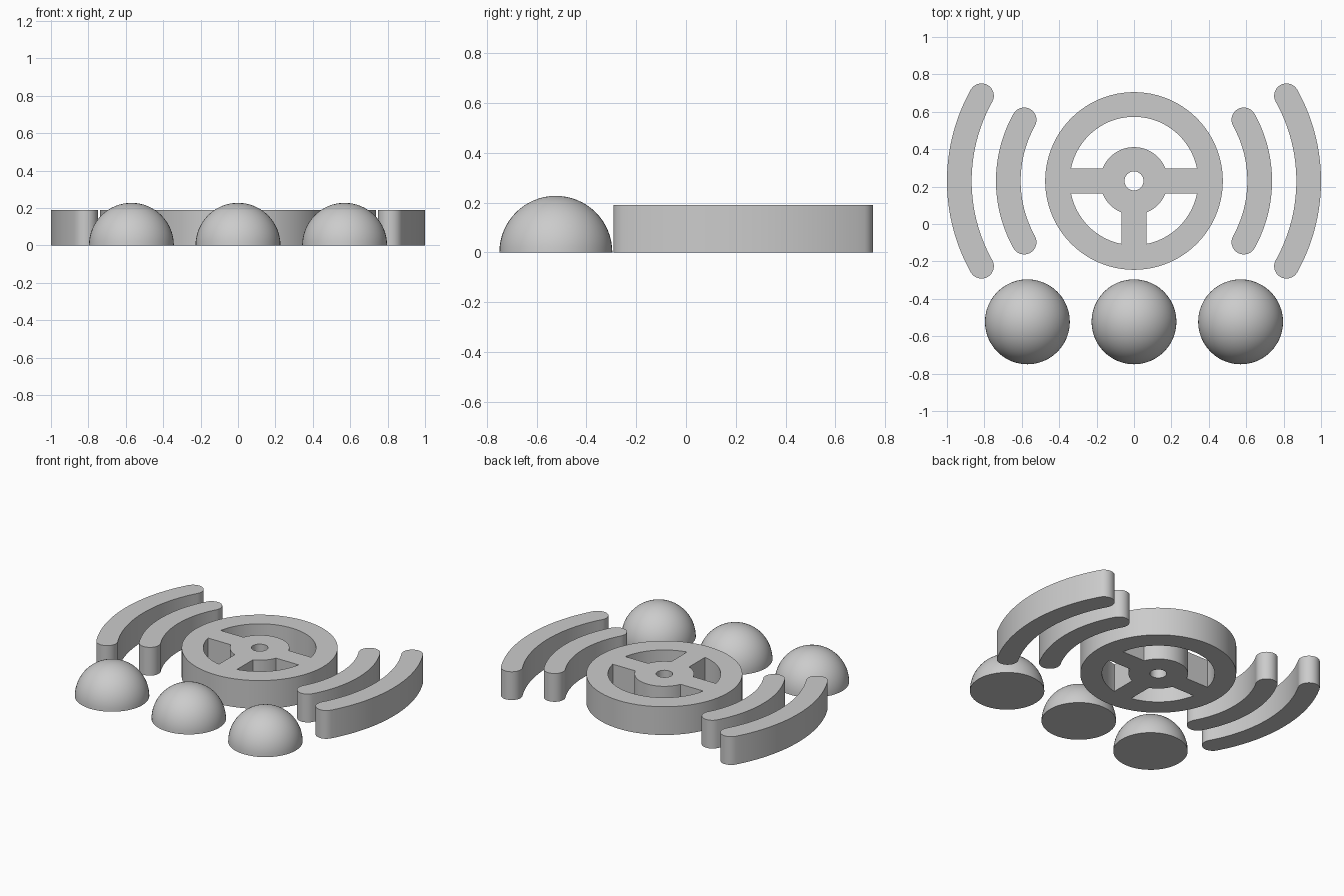
import bpy
import bmesh
from math import asin, cos, sin, pi, radians

cube = bpy.data.objects.get("Cube")
if cube:
    bpy.data.objects.remove(cube)

HEIGHT = 0.19
CENTRE_Y = 0.23
RIM, RIM_INNER, HUB, BORE = 0.475, 0.343, 0.181, 0.051
SPOKE = 0.067          # half width of a spoke
BAR = 0.066            # half width of a curved bar

grey = bpy.data.materials.new("plain grey")
grey.use_nodes = True
grey.diffuse_color = (0.6, 0.6, 0.6, 1)
grey.node_tree.nodes["Principled BSDF"].inputs["Base Color"].default_value = grey.diffuse_color


def arc(radius, start, end, steps, cx=0.0, cy=0.0):
    angles = [start + (end - start) * i / steps for i in range(steps + 1)]
    return [(cx + radius * cos(a), cy + radius * sin(a)) for a in angles]


def circle(radius, steps):
    return arc(radius, 0, 2 * pi, steps)[:-1]


def finish(obj):
    obj.data.materials.clear()
    obj.data.materials.append(grey)
    bpy.ops.object.select_all(action='DESELECT')
    obj.select_set(True)
    bpy.context.view_layer.objects.active = obj
    bpy.ops.object.shade_smooth_by_angle(angle=radians(30))


def plate(name, outlines):
    """Extrude a flat outline, with any inner outlines as holes."""
    curve = bpy.data.curves.new(name, 'CURVE')
    curve.dimensions = '2D'
    curve.fill_mode = 'BOTH'
    curve.extrude = HEIGHT / 2
    for points in outlines:
        spline = curve.splines.new('POLY')
        spline.points.add(len(points) - 1)
        for point, (x, y) in zip(spline.points, points):
            point.co = (x, y, 0, 1)
        spline.use_cyclic_u = True
    obj = bpy.data.objects.new(name, curve)
    obj.location = (0, CENTRE_Y, HEIGHT / 2)
    bpy.context.collection.objects.link(obj)
    bpy.ops.object.select_all(action='DESELECT')
    obj.select_set(True)
    bpy.context.view_layer.objects.active = obj
    bpy.ops.object.convert(target='MESH')
    obj = bpy.context.view_layer.objects.active
    bm = bmesh.new()
    bm.from_mesh(obj.data)
    bmesh.ops.remove_doubles(bm, verts=bm.verts, dist=0.0001)
    bmesh.ops.recalc_face_normals(bm, faces=bm.faces)
    bm.to_mesh(obj.data)
    bm.free()
    finish(obj)


def window(start, end):
    """Opening between rim and hub, bounded by spokes at both angles."""
    outer, inner = asin(SPOKE / RIM_INNER), asin(SPOKE / HUB)
    return (arc(RIM_INNER, start + outer, end - outer, 40)
            + arc(HUB, end - inner, start + inner, 24))


# Three-spoked wheel
plate("spoked_wheel", [circle(RIM, 96), circle(BORE, 32),
                       window(0, pi), window(pi, 1.5 * pi), window(1.5 * pi, 2 * pi)])


# Curved bars with rounded ends on both sides
def bar(name, radius, half_angle, middle):
    a, b = middle - half_angle, middle + half_angle
    outline = arc(radius + BAR, a, b, 32)
    outline += arc(BAR, b, b + pi, 16, radius * cos(b), radius * sin(b))[1:]
    outline += arc(radius - BAR, b, a, 32)[1:]
    outline += arc(BAR, a + pi, a + 2 * pi, 16, radius * cos(a), radius * sin(a))[1:-1]
    plate(name, [outline])


for side, middle in (("left", 0), ("right", pi)):
    bar("inner_bar_" + side, 0.672, radians(29.1), middle)
    bar("outer_bar_" + side, 0.934, radians(29.2), middle)

# Row of domes along the front
for name, x in (("dome_right", -0.57), ("dome_middle", 0), ("dome_left", 0.57)):
    bm = bmesh.new()
    bmesh.ops.create_uvsphere(bm, u_segments=48, v_segments=32, radius=0.227)
    cut = bmesh.ops.bisect_plane(bm, geom=bm.verts[:] + bm.edges[:] + bm.faces[:],
                                 dist=0.0001, plane_co=(0, 0, 0), plane_no=(0, 0, 1),
                                 clear_inner=True)
    rim_edges = [e for e in bm.edges if e.is_boundary]
    bmesh.ops.contextual_create(bm, geom=rim_edges)
    bmesh.ops.recalc_face_normals(bm, faces=bm.faces)
    mesh = bpy.data.meshes.new(name)
    bm.to_mesh(mesh)
    bm.free()
    dome = bpy.data.objects.new(name, mesh)
    dome.location = (x, -0.523, 0)
    bpy.context.collection.objects.link(dome)
    finish(dome)
